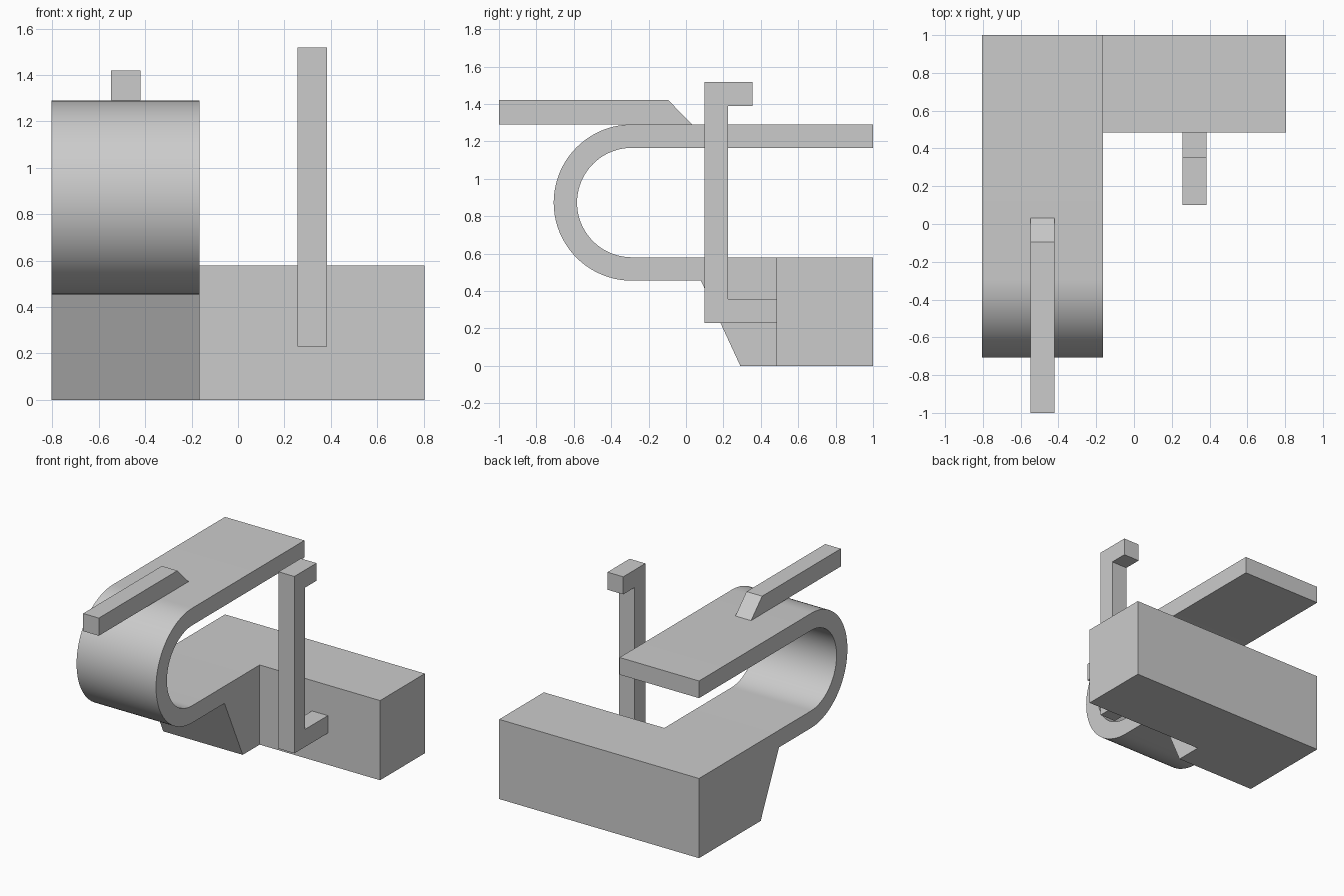
import bpy, bmesh
from math import sin, cos, pi, radians

if "Cube" in bpy.data.objects:
    bpy.data.objects.remove(bpy.data.objects["Cube"])


def finish(bm, name, smooth=False):
    bmesh.ops.recalc_face_normals(bm, faces=bm.faces)
    me = bpy.data.meshes.new(name)
    bm.to_mesh(me)
    bm.free()
    ob = bpy.data.objects.new(name, me)
    bpy.context.collection.objects.link(ob)
    if smooth:
        bpy.ops.object.select_all(action='DESELECT')
        bpy.context.view_layer.objects.active = ob
        ob.select_set(True)
        bpy.ops.object.shade_smooth_by_angle(angle=radians(20))
    return ob


def prism(profile, x0, x1):
    """Extrude a (y, z) profile along x; returns the bmesh and the x1 cap."""
    bm = bmesh.new()
    a = [bm.verts.new((x0, y, z)) for y, z in profile]
    b = [bm.verts.new((x1, y, z)) for y, z in profile]
    n = len(profile)
    bm.faces.new(a)
    cap = bm.faces.new(b[::-1])
    for i in range(n):
        j = (i + 1) % n
        bm.faces.new((a[i], b[i], b[j], a[j]))
    return bm, cap, b


def arc(r, down):
    """Half circle bulging towards -y, from top to bottom or back."""
    n = 40
    pts = [(-0.29 - r * sin(pi * i / n), 0.8725 + r * cos(pi * i / n)) for i in range(n + 1)]
    return pts if down else pts[::-1]


# Curled strip with its sloped foot, widened into the long base block
profile = ([(1, 1.29)] + arc(0.4175, True) + [(0.08, 0.455), (0.29, 0), (0.485, 0), (1, 0),
           (1, 0.58), (0.485, 0.58)] + arc(0.2925, False) + [(1, 1.165)])
bm, cap, ring = prism(profile, -0.805, -0.165)
k1, k2 = profile.index((0.485, 0)), profile.index((0.485, 0.58))
bmesh.ops.connect_verts(bm, verts=[ring[k1], ring[k2]])
corners = set(ring[k1:k2 + 1])
side = next(f for f in bm.faces if set(f.verts) == corners)
block = bmesh.ops.extrude_discrete_faces(bm, faces=[side])["faces"][0]
bmesh.ops.translate(bm, verts=block.verts, vec=(0.97, 0, 0))
finish(bm, "curled_strip_and_base", smooth=True)

# Upright bracket fixed to the front of the base
finish(prism([(0.485, 0.23), (0.1, 0.23), (0.1, 1.518), (0.355, 1.518), (0.355, 1.39),
              (0.225, 1.39), (0.225, 0.358), (0.485, 0.358)], 0.257, 0.384)[0], "upright_bracket")

# Bar with a bevelled end lying on the strip
finish(prism([(-1, 1.291), (-1, 1.42), (-0.095, 1.42), (0.033, 1.291)],
             -0.547, -0.421)[0], "top_bar")
